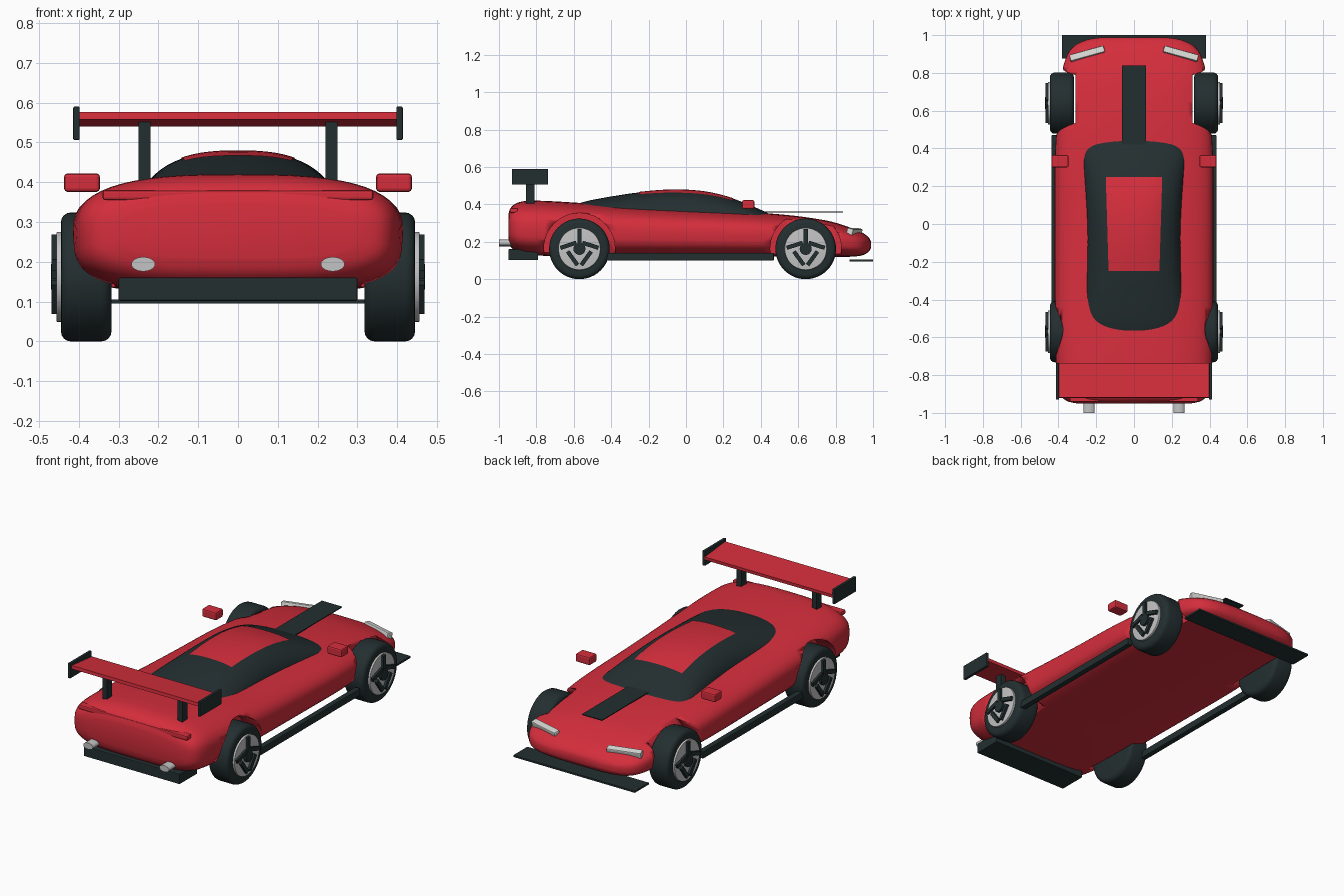
import bpy, bmesh, math
from mathutils import Matrix, Vector

if "Cube" in bpy.data.objects:
    bpy.data.objects.remove(bpy.data.objects["Cube"])


def material(name, rgb):
    m = bpy.data.materials.new(name)
    m.diffuse_color = (*rgb, 1)
    m.use_nodes = True
    m.node_tree.nodes["Principled BSDF"].inputs["Base Color"].default_value = m.diffuse_color
    return m


RED = material("red_paint", (0.66, 0.027, 0.045))
BLACK = material("black_trim", (0.017, 0.028, 0.03))
SILVER = material("silver", (0.55, 0.55, 0.55))
LAMP = material("lamp_white", (0.68, 0.68, 0.66))


def finish(name, bm, mat, smooth=None):
    bmesh.ops.recalc_face_normals(bm, faces=bm.faces[:])
    me = bpy.data.meshes.new(name)
    bm.to_mesh(me)
    bm.free()
    me.materials.append(mat)
    ob = bpy.data.objects.new(name, me)
    bpy.context.collection.objects.link(ob)
    if smooth:
        bpy.ops.object.select_all(action='DESELECT')
        ob.select_set(True)
        bpy.context.view_layer.objects.active = ob
        bpy.ops.object.shade_smooth_by_angle(angle=math.radians(smooth))
    return ob


def box(name, lo, hi, mat, bevel=0.0, rot=(0, 0, 0)):
    lo, hi = Vector(lo), Vector(hi)
    size, mid = hi - lo, (lo + hi) / 2
    bm = bmesh.new()
    bmesh.ops.create_cube(bm, size=1)
    bmesh.ops.scale(bm, vec=size, verts=bm.verts)
    if bevel:
        bmesh.ops.bevel(bm, geom=bm.edges[:], offset=bevel, segments=2,
                        profile=0.5, affect='EDGES')
    for angle, axis in zip(rot, "XYZ"):
        bmesh.ops.rotate(bm, cent=(0, 0, 0), verts=bm.verts,
                         matrix=Matrix.Rotation(angle, 3, axis))
    bmesh.ops.translate(bm, vec=mid, verts=bm.verts)
    return finish(name, bm, mat)


def cylinder(name, x0, x1, y, z, r, mat, bevel=0.0, axis='X', squash=1.0):
    """Cylinder from x0 to x1 (or along y when axis is Y, with y giving x)."""
    bm = bmesh.new()
    bmesh.ops.create_cone(bm, cap_ends=True, segments=48, radius1=r, radius2=r,
                          depth=abs(x1 - x0))
    if bevel:
        rims = [e for e in bm.edges if abs(e.verts[0].co.z - e.verts[1].co.z) < 1e-5]
        bmesh.ops.bevel(bm, geom=rims, offset=bevel, segments=4, profile=0.5, affect='EDGES')
    turn = Matrix.Rotation(math.pi / 2, 3, 'Y' if axis == 'X' else 'X')
    bmesh.ops.rotate(bm, cent=(0, 0, 0), verts=bm.verts, matrix=turn)
    bmesh.ops.scale(bm, vec=(1, 1, squash), verts=bm.verts)
    mid = (x0 + x1) / 2
    bmesh.ops.translate(bm, verts=bm.verts,
                        vec=(mid, y, z) if axis == 'X' else (y, mid, z))
    return finish(name, bm, mat, 40)


def spline(rows, steps):
    """Catmull-Rom through the given rows."""
    out, n = [], len(rows)
    for i in range(n - 1):
        p = [Vector(rows[min(max(i + k, 0), n - 1)]) for k in (-1, 0, 1, 2)]
        for s in range(steps):
            t = s / steps
            out.append(0.5 * (2 * p[1] + (p[2] - p[0]) * t
                              + (2 * p[0] - 5 * p[1] + 4 * p[2] - p[3]) * t * t
                              + (3 * p[1] - p[0] - 3 * p[2] + p[3]) * t ** 3))
    return out + [Vector(rows[-1])]


def loft(name, rings, mat, closed=True, smooth=40):
    bm = bmesh.new()
    loops = [[bm.verts.new(c) for c in ring] for ring in rings]
    n = len(loops[0])
    for a, b in zip(loops, loops[1:]):
        for i in range(n if closed else n - 1):
            j = (i + 1) % n
            bm.faces.new((a[i], a[j], b[j], b[i]))
    if closed:
        bm.faces.new(loops[0])
        bm.faces.new(loops[-1])
    return finish(name, bm, mat, smooth)


# Body shell: y, half width, top, bottom
body_rows = [(-.95, .30, .345, .21), (-.935, .36, .385, .17), (-.89, .395, .412, .14),
             (-.8, .41, .42, .127), (-.57, .42, .408, .12), (-.3, .42, .388, .12),
             (0, .42, .372, .12), (.3, .42, .36, .12), (.5, .41, .347, .12),
             (.65, .395, .33, .12), (.78, .385, .307, .12), (.88, .36, .275, .12),
             (.94, .32, .25, .127), (.975, .25, .225, .145), (.988, .17, .205, .165)]


def body_ring(row, n=56):
    y, w, top, bot = row
    mid, hh, pts = (top + bot) / 2, (top - bot) / 2, []
    for i in range(n):
        a = 2 * math.pi * i / n
        c, s = math.cos(a), math.sin(a)
        e = 2 / (2.8 if s >= 0 else 3.5)
        pts.append((math.copysign(abs(c) ** e, c) * w, y,
                    mid + math.copysign(abs(s) ** e, s) * hh))
    return pts


body = loft("body", [body_ring(r) for r in spline([Vector(r) for r in body_rows], 4)], RED)

# Glasshouse: y, half width, top
cabin_rows = spline([(-.575, .20, .403), (-.56, .25, .409), (-.51, .28, .422),
                     (-.4, .276, .442), (-.25, .262, .464), (-.07, .253, .477),
                     (.1, .258, .467), (.25, .27, .431), (.36, .28, .388),
                     (.42, .26, .362), (.44, .20, .352)], 4)
BASE = 0.31


def cabin_z(u, top):
    return BASE + (top - BASE) * max(0, 1 - abs(u) ** 2.6) ** 0.45


def cabin_ring(row, n=36):
    y, w, top = row
    us = [math.sin(math.pi * (i / n - 0.5)) for i in range(n + 1)]
    return [(u * w, y, cabin_z(u, top)) for u in us]


loft("cabin_glass", [cabin_ring(r) for r in cabin_rows], BLACK)

# Red roof panel following the cabin
panel = []
for y, w, top in cabin_rows:
    if -.26 < y < .26:
        half = .142 + .03 * y
        xs = [half * (i / 6 - 1) for i in range(13)]
        panel.append([(x, y, cabin_z(x / w, top) + .003) for x in xs])
loft("roof_panel", panel, RED, closed=False)

# Bonnet stripe
box("bonnet_stripe", (-.063, .38, .356), (.063, .84, .361), BLACK)

# Wheels with arches cut from the body
for side, sx in (("right", 1), ("left", -1)):
    for end, y in (("rear", -.57), ("front", .64)):
        tag = f"{end}_{side}"
        arch = cylinder("arch_cutter_" + tag, sx * .31, sx * .6, y, .163, .19, RED)
        arch.hide_render = True
        arch.hide_viewport = True
        arch.display_type = 'WIRE'
        cut = body.modifiers.new("arch_" + tag, 'BOOLEAN')
        cut.operation, cut.solver, cut.object = 'DIFFERENCE', 'EXACT', arch
        cylinder("tyre_" + tag, sx * .318, sx * .445, y, .162, .162, BLACK, .025)
        cylinder("rim_" + tag, sx * .40, sx * .456, y, .162, .113, SILVER, .003)
        cylinder("hub_" + tag, sx * .44, sx * .47, y, .162, .032, BLACK)
        for k in range(5):
            a = math.pi / 2 + k * math.tau / 5
            cy, cz = y + .062 * math.cos(a), .162 + .062 * math.sin(a)
            box(f"spoke_{tag}_{k}", (sx * .445, cy - .045, cz - .011),
                (sx * .469, cy + .045, cz + .011), BLACK, rot=(-a, 0, 0))

# Paired parts on both sides
for side, s in (("right", 1), ("left", -1)):
    def pair(name, x0, x1, y0, y1, z0, z1, mat, bevel=0.0, rot=(0, 0, 0)):
        a, b = sorted((s * x0, s * x1))
        box(f"{name}_{side}", (a, y0, z0), (b, y1, z1), mat, bevel, rot)

    pair("side_skirt", .405, .437, -.43, .47, .10, .14, BLACK, .004)
    pair("mirror", .347, .437, .30, .365, .376, .422, RED, .008)
    pair("headlight", .153, .342, .882, .918, .235, .272, LAMP, .006, (-.25, 0, -s * .27))
    pair("wing_post", .22, .25, -.855, -.81, .39, .555, BLACK)
    pair("wing_endplate", .398, .414, -.93, -.737, .506, .59, BLACK, .003)
    cylinder("exhaust_" + side, -1.0, -.88, s * .238, .194, .03, SILVER,
             axis='Y', squash=.6)

# Rear wing, raised at the trailing edge
box("wing_blade", (-.40, -.92, .549), (.40, -.737, .567), RED, rot=(-.1, 0, 0))

# Bumper parts
box("front_splitter", (-.38, .875, .095), (.38, 1.0, .105), BLACK)
box("rear_diffuser", (-.30, -.95, .102), (.30, -.79, .16), BLACK, .004)
box("tail_strip", (-.34, -.942, .355), (.34, -.90, .38), RED, .006)
